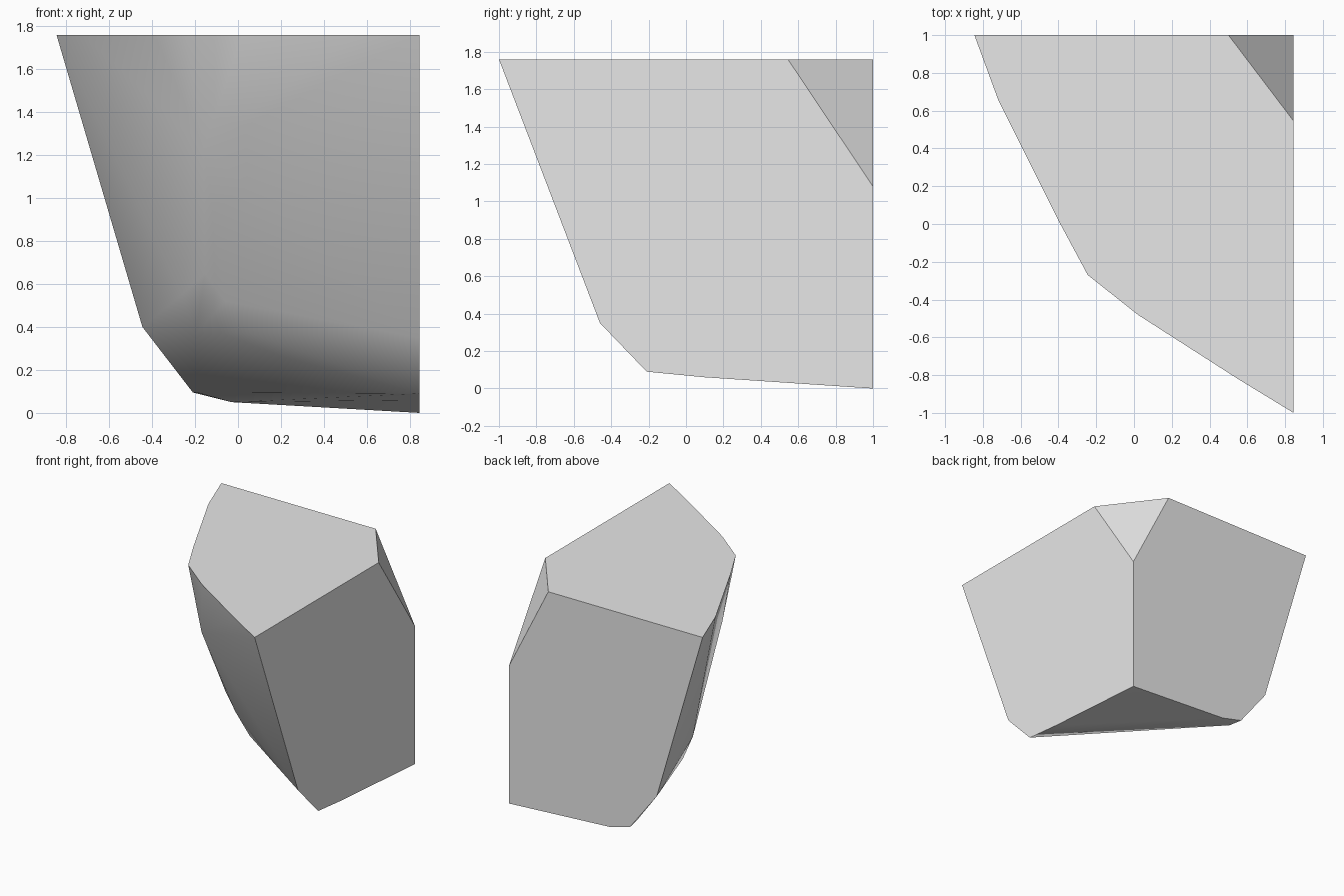
import bpy
import bmesh
import math

# Remove the default object
default_cube = bpy.data.objects.get("Cube")
if default_cube:
    bpy.data.objects.remove(default_cube, do_unlink=True)


def make_material(name, color):
    material = bpy.data.materials.new(name)
    material.use_nodes = True
    material.diffuse_color = color
    shader = material.node_tree.nodes["Principled BSDF"]
    shader.inputs["Base Color"].default_value = color
    return material


# The three flat cut planes of the stone chunk
SIDE, BACK, TOP = 0.845, 1.0, 1.76

# Outline of the flat top, as x and y
top_outline = [(-SIDE, BACK), (-0.72, 0.66), (-0.39, 0), (-0.245, -0.27),
               (0.02, -0.48), (0.55, -0.82), (SIDE, -BACK)]

# Outline of the flat left side, as y and z
side_outline = [(-0.46, 0.35), (-0.21, 0.09), (0.1, 0.06), (BACK, 0)]

# Outline of the flat back, as x and z
back_outline = [(-0.445, 0.4), (-0.21, 0.095), (-0.03, 0.05)]

# Corners of the weathered outer surface
weathered_corners = [(-0.16, -0.224, 1.235), (-0.262, 0.289, 0.55),
                     (-0.154, 0.07, 0.65), (-0.06, 0.06, 0.52),
                     (-0.196, 0.319, 0.37), (0.06, 0.06, 0.37),
                     (-0.19, 0.89, 0.095)]

# Triangular cut where the three planes would meet
corner_cut = [(0.5, BACK, TOP), (SIDE, 0.545, TOP), (SIDE, BACK, 1.08)]

points = [(x, y, TOP) for x, y in top_outline]
points += [(SIDE, y, z) for y, z in side_outline]
points += [(x, BACK, z) for x, z in back_outline]
points += weathered_corners + corner_cut

# Wrap the outlines in one convex skin and merge its flat faces
bm = bmesh.new()
for point in points:
    bm.verts.new(point)
hull = bmesh.ops.convex_hull(bm, input=bm.verts[:])
loose = [v for v in bm.verts if not v.link_faces]
bmesh.ops.delete(bm, geom=loose, context="VERTS")
bmesh.ops.dissolve_limit(bm, angle_limit=math.radians(0.5),
                         verts=bm.verts[:], edges=bm.edges[:])
bmesh.ops.recalc_face_normals(bm, faces=bm.faces[:])

mesh = bpy.data.meshes.new("stone_chunk")
bm.to_mesh(mesh)
bm.free()
mesh.materials.append(make_material("light grey stone", (0.8, 0.8, 0.8, 1)))

stone_chunk = bpy.data.objects.new("stone_chunk", mesh)
bpy.context.collection.objects.link(stone_chunk)

# Soft shading on the weathered skin, crisp edges on the cuts
bpy.ops.object.select_all(action="DESELECT")
stone_chunk.select_set(True)
bpy.context.view_layer.objects.active = stone_chunk
bpy.ops.object.shade_smooth_by_angle(angle=math.radians(40))
